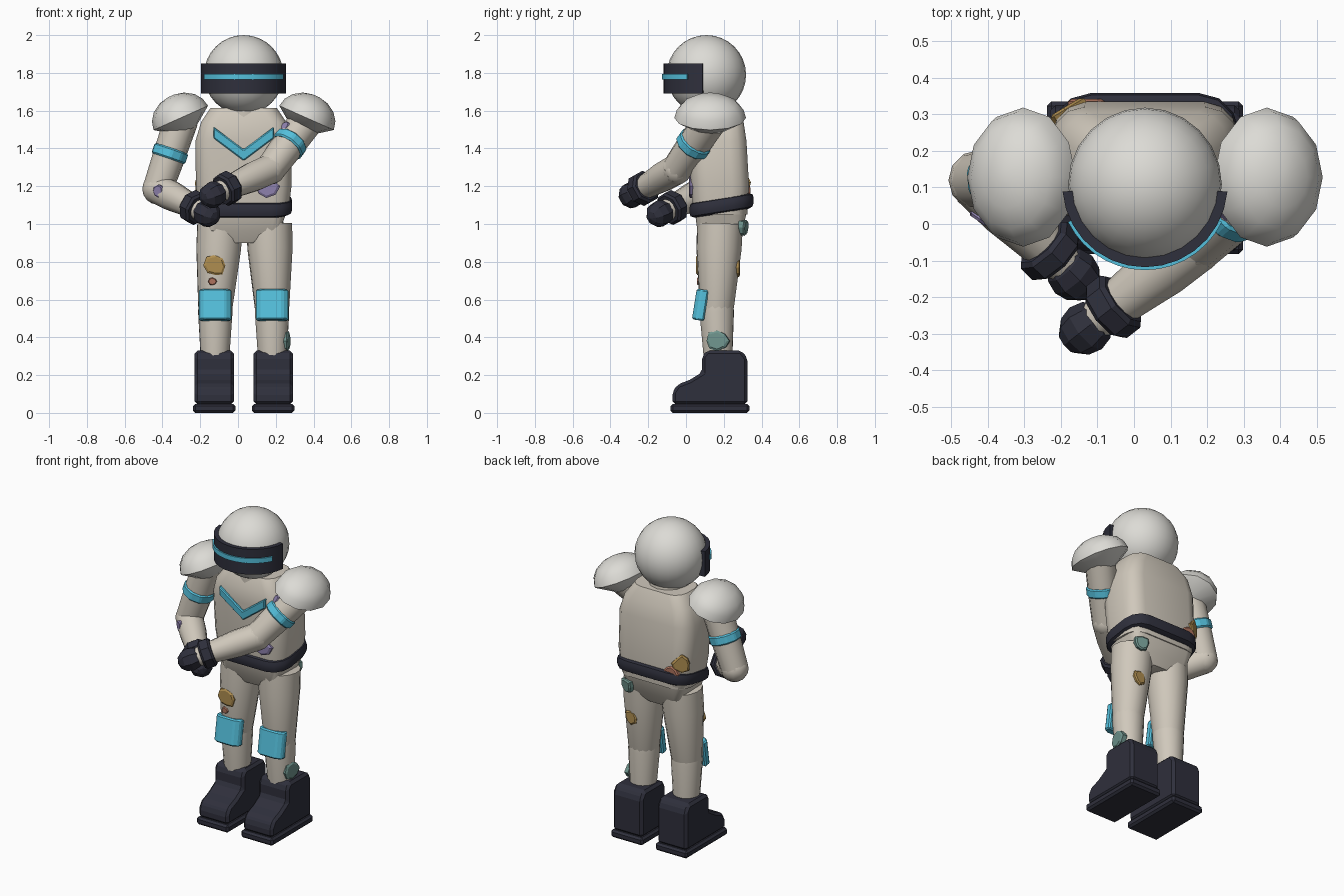
import bpy, bmesh, math, random
from mathutils import Vector as V, Matrix as M

if "Cube" in bpy.data.objects:
    bpy.data.objects.remove(bpy.data.objects["Cube"])

random.seed(4)
CX = 0.03  # body centre line
COL = {"shell": (.72, .71, .67), "suit": (.63, .58, .50), "dark": (.028, .029, .045),
       "cyan": (.09, .53, .72), "ochre": (.43, .27, .08), "rust": (.42, .17, .11),
       "teal": (.16, .30, .27), "violet": (.27, .22, .42)}
MAT = {}
for k, c in COL.items():
    MAT[k] = bpy.data.materials.new(k)
    MAT[k].diffuse_color = (*c, 1)


def finish(name, bm, mat, matrix=None, bevel=0, smooth=35):
    bmesh.ops.recalc_face_normals(bm, faces=bm.faces)
    me = bpy.data.meshes.new(name)
    bm.to_mesh(me)
    bm.free()
    ob = bpy.data.objects.new(name, me)
    bpy.context.collection.objects.link(ob)
    if matrix is not None:
        ob.matrix_world = matrix
    me.materials.append(MAT[mat])
    if smooth:
        me.shade_smooth()
        me.set_sharp_from_angle(angle=math.radians(smooth))
    if bevel:
        b = ob.modifiers.new("bevel", "BEVEL")
        b.width, b.segments = bevel, 1
    return ob


def loft(name, rings, mat, **kw):
    bm = bmesh.new()
    vs = [[bm.verts.new(p) for p in r] for r in rings]
    n = len(vs[0])
    for a, b in zip(vs, vs[1:]):
        for i in range(n):
            bm.faces.new((a[i], a[(i + 1) % n], b[(i + 1) % n], b[i]))
    bm.faces.new(vs[0])
    bm.faces.new(vs[-1])
    return finish(name, bm, mat, **kw)


def rounded(z, hx, y0, y1, r, tilt=0, seg=3):
    # rounded rectangle section, optionally sloping up to the back
    pts = []
    for k, (sx, y) in enumerate(((1, y1 - r), (-1, y1 - r), (-1, y0 + r), (1, y0 + r))):
        for j in range(seg + 1):
            a = math.pi / 2 * (k + j / seg)
            py = y + r * math.sin(a)
            pts.append((CX + sx * (hx - r) + r * math.cos(a), py, z + tilt * (py - .18)))
    return pts


def aim(p, q):
    d = V(q) - V(p)
    return M.Translation(p) @ d.to_track_quat('Z', 'Y').to_matrix().to_4x4(), d.length


def tube(name, p, q, stations, mat, n=12, **kw):
    # round limb along p-q, stations are (fraction, radius)
    mtx, L = aim(p, q)
    rings = [[(r * math.cos(2 * math.pi * i / n), r * math.sin(2 * math.pi * i / n), t * L)
              for i in range(n)] for t, r in stations]
    return loft(name, rings, mat, matrix=mtx, **kw)


def ball(name, c, r, mat, u=12, v=8, smooth=35, rot=None):
    bm = bmesh.new()
    bmesh.ops.create_uvsphere(bm, u_segments=u, v_segments=v, radius=1)
    rot = rot or M.Identity(4)
    return finish(name, bm, mat, M.Translation(c) @ rot @ M.Diagonal((*r, 1)), smooth=smooth)


def visor(name, r0, r1, z0, z1, a0, mat, n=14):
    rings = []
    for i in range(n + 1):
        a = math.radians(180 + a0 + (180 - 2 * a0) * i / n)
        rings.append([(CX + r * math.cos(a), .108 + r * math.sin(a), z)
                      for r, z in ((r0, z0), (r1, z0), (r1, z1), (r0, z1))])
    return loft(name, rings, mat)


def patch(name, c, normal, r, mat, stretch=1.0):
    # irregular stuck-on blotch
    pts = [(r * random.uniform(.8, 1.15) * stretch * math.cos(a), r * random.uniform(.8, 1.15) * math.sin(a))
           for a in (2 * math.pi * i / 8 for i in range(8))]
    mtx, _ = aim(c, V(c) + V(normal))
    rings = [[(x * s, y * s, h) for x, y in pts] for h, s in ((-.025, 1), (.002, 1), (.009, .8))]
    return loft(name, rings, mat, matrix=mtx, smooth=0)


# head and visor
ball("helmet", (CX, .108, 1.79), (.21, .21, .21), "shell", 24, 16, 60)
visor("visor_band", .19, .226, 1.69, 1.85, 5, "dark")
visor("visor_light", .21, .234, 1.765, 1.795, 26, "cyan")
tube("neck", (CX, .14, 1.52), (CX, .13, 1.66), ((0, .12), (1, .11)), "suit")

# torso, belt and pelvis
loft("torso", [rounded(*s) for s in ((1.05, .235, .04, .325, .09), (1.2, .253, .028, .334, .09),
     (1.44, .255, .01, .32, .09), (1.54, .225, .01, .305, .08), (1.615, .175, .04, .275, .08))], "suit", smooth=50)
loft("belt", [rounded(z, .257 - d, .018 + d, .358 - d, .11 - d, .16)
     for z, d in ((1.055, .03), (1.065, .006), (1.085, 0), (1.11, 0), (1.13, .006), (1.14, .03))], "dark")
loft("pelvis", [rounded(*s) for s in ((.9, .065, .09, .27, .03), (.965, .19, .06, .30, .04),
     (1.08, .235, .045, .325, .07))], "suit", smooth=30)

# chest chevron
chev = [(-.16, .06), (-.16, 0), (0, -.12), (.16, 0), (.16, .06), (0, -.06)]
loft("chest_chevron", [[(x, y, z) for x, z in chev] for y in (.02, -.018)], "cyan", bevel=.006, smooth=0,
     matrix=M.Translation((CX, .014, 1.455)) @ M.Rotation(math.radians(4), 4, 'X'))

boot = [(.325, .045), (.325, .29), (.295, .33), (.11, .33), (.085, .30), (.085, .215), (.02, .175),
        (-.045, .15), (-.072, .11), (-.072, .045)]
for side, s in (("left", -1), ("right", 1)):
    # legs
    hip, knee, ank = (.035 + s * .13, .18, 1.0), (CX + s * .15, .162, .56), (CX + s * .152, .17, .28)
    tube(side + "_thigh", hip, knee, ((0, .122), (.3, .12), (1, .092), (1.06, .085)), "suit", 16)
    tube(side + "_shin", knee, ank, ((-.15, .07), (-.06, .09), (.1, .092), (1, .076)), "suit", 16)
    # knee pad wrapped round the front
    arc = [(-.086, .04), (-.086, .0), (-.055, -.024), (.055, -.024), (.086, 0), (.086, .04)]
    loft(side + "_knee_pad", [[(x, y, z) for x, y in arc] for z in (-.082, .082)], "cyan", bevel=.008, smooth=0,
         matrix=M.Translation((CX + s * .151, .068, .573)) @ M.Rotation(math.radians(-9), 4, 'X'))
    # boot and sole
    bx = CX + s * .156
    loft(side + "_boot", [[(bx + w, y, z) for y, z in boot] for w in (-.104, .104)], "dark", bevel=.016, smooth=0)
    sole = [(-.082, 0), (.335, 0), (.335, .048), (-.082, .048)]
    loft(side + "_sole", [[(bx + w, y, z) for y, z in sole] for w in (-.112, .112)], "dark", bevel=.012, smooth=0)
    # domed shoulder pad, shallow cone underneath, tilted outward
    rings = [[(.158 * k * math.cos(i * math.pi / 6), .19 * k * math.sin(i * math.pi / 6), z) for i in range(12)]
             for k, z in ((.35, -.075), (1, 0), (.93, .045), (.75, .085), (.45, .115), (.12, .127))]
    loft(side + "_shoulder_pad", rings, "shell", smooth=45,
         matrix=M.Translation((CX + s * .333, .128, 1.562)) @ M.Rotation(math.radians(s * 24), 4, 'Y'))

# arms crossed in front: shoulder, elbow, hand positions
ARMS = {"left": ((-.30, .13, 1.55), (-.425, .12, 1.185), (-.165, -.138, 1.055)),
        "right": ((.365, .13, 1.55), (.17, -.05, 1.29), (-.132, -.285, 1.155))}
for side, (sh, el, ha) in ARMS.items():
    tube(side + "_upper_arm", sh, el, ((0, .09), (.5, .087), (1, .08)), "suit")
    ball(side + "_elbow", el, (.082, .082, .082), "suit", 12, 8)
    tube(side + "_forearm", el, ha, ((0, .081), (.3, .08), (.75, .062), (.9, .055)), "suit")
    tube(side + "_arm_band", sh, el, ((.41, .097), (.56, .097)), "cyan", 10, bevel=.008, smooth=0)
    tube(side + "_cuff", el, ha, ((.66, .078), (.69, .09), (.81, .09), (.84, .078)), "dark", 8, smooth=0)
    mtx, _ = aim(el, ha)
    ball(side + "_glove", ha, (.072, .072, .078), "dark", 8, 6, 0, mtx.to_3x3().to_4x4())

# worn blotches
patch("thigh_blotch_front", (-.12, .062, .78), (0, -1, 0), .06, "ochre")
patch("thigh_spot_front", (-.135, .066, .695), (0, -1, 0), .022, "rust")
patch("shin_blotch", (.262, .165, .38), (1, -.15, 0), .058, "teal")
patch("forearm_blotch", (-.42, .015, 1.175), (-.55, -.8, 0), .036, "violet")
patch("belly_blotch", (.15, .024, 1.2), (0, -1, 0), .055, "violet", 1.2)
patch("arm_spot", (.25, .028, 1.515), (-.5, -.7, .5), .027, "violet")
patch("hip_blotch", (.2, .312, .98), (.3, 1, -.1), .05, "teal")
patch("thigh_blotch_back", (.19, .278, .77), (0, 1, 0), .045, "ochre")
patch("back_blotch", (-.188, .31, 1.22), (-.6, 1, 0), .055, "ochre")
patch("back_spot", (-.13, .332, 1.155), (0, 1, 0), .04, "rust", 1.3)

for m in bpy.data.materials:
    if m.users and not m.is_grease_pencil:
        m.use_nodes = True
        m.node_tree.nodes["Principled BSDF"].inputs["Base Color"].default_value = m.diffuse_color
